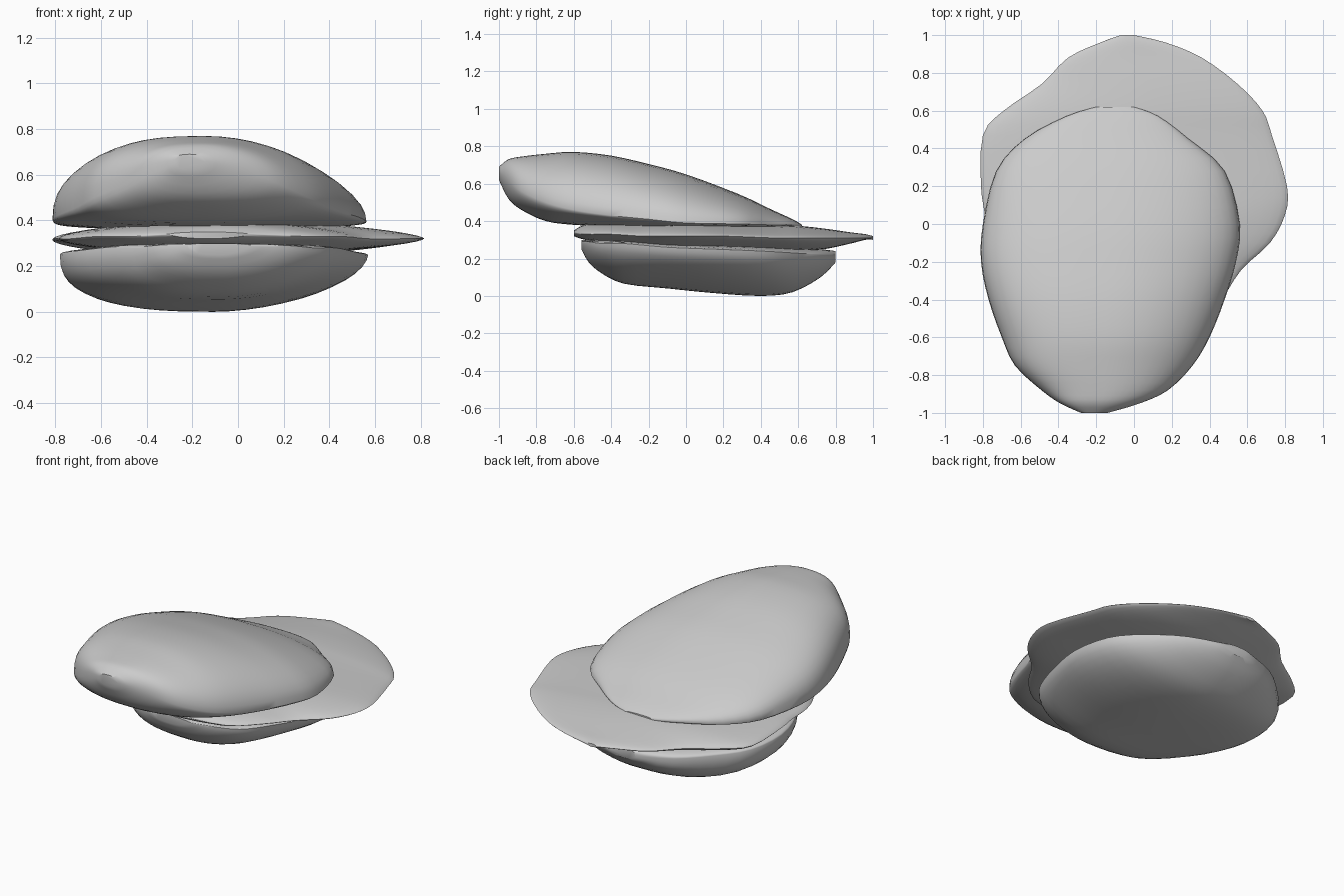
import bpy
import bmesh
from math import cos, sin, pi, radians

cube = bpy.data.objects.get("Cube")
if cube:
    bpy.data.objects.remove(cube)

SEGMENTS = 48
STEPS = 3

# Single plain grey for every part
grey = bpy.data.materials.new("light grey")
grey.use_nodes = True
colour = (0.6, 0.6, 0.6, 1)
grey.diffuse_color = colour
shader = grey.node_tree.nodes["Principled BSDF"]
shader.inputs["Base Color"].default_value = colour
shader.inputs["Roughness"].default_value = 0.7


def rounded(value, power):
    """Superellipse coordinate that keeps the sign of the sine or cosine."""
    size = abs(value) ** (2 / power)
    return size if value >= 0 else -size


def blend(stations):
    """Smooth curve through the stations, with extra ones in between."""
    result = []
    last = len(stations) - 1
    for i in range(last):
        a, b, c, d = (stations[min(max(k, 0), last)] for k in range(i - 1, i + 3))
        for step in range(STEPS):
            t = step / STEPS
            result.append([
                q + t * ((r - p) + t * ((2 * p - 5 * q + 4 * r - s) + t * (3 * q - p - 3 * r + s))) / 2
                for p, q, r, s in zip(a, b, c, d)])
    return result + [stations[-1]]


def ring(bm, station, left_power, right_power):
    """Closed cross-section: each station is y, left, right, bottom, rim, top."""
    y, left, right, bottom, rim, top = station
    middle = (left + right) / 2
    half = (right - left) / 2
    verts = []
    for i in range(SEGMENTS):
        angle = 2 * pi * i / SEGMENTS
        power = right_power if cos(angle) > 0 else left_power
        across = rounded(cos(angle), power)
        rise = rounded(sin(angle), power)
        height = top - rim if rise > 0 else rim - bottom
        verts.append(bm.verts.new((middle + half * across, y, rim + height * rise)))
    return verts


def loft(name, stations, left_power, right_power):
    """Skin the cross-sections from front to back and cap both ends."""
    bm = bmesh.new()
    rings = [ring(bm, s, left_power, right_power) for s in blend(stations)]
    for front, back in zip(rings, rings[1:]):
        for i in range(SEGMENTS):
            j = (i + 1) % SEGMENTS
            bm.faces.new((front[i], front[j], back[j], back[i]))
    bm.faces.new(rings[0])
    bm.faces.new(rings[-1])
    bmesh.ops.recalc_face_normals(bm, faces=bm.faces)
    mesh = bpy.data.meshes.new(name)
    bm.to_mesh(mesh)
    bm.free()
    mesh.materials.append(grey)
    part = bpy.data.objects.new(name, mesh)
    bpy.context.collection.objects.link(part)
    bpy.ops.object.select_all(action="DESELECT")
    part.select_set(True)
    bpy.context.view_layer.objects.active = part
    bpy.ops.object.shade_smooth_by_angle(angle=radians(40))


# Domed upper shell, high at the front and sloping down to the back
loft("upper_shell", [
    (-1, -.28, -.14, .62, .66, .69),
    (-.95, -.39, .03, .52, .62, .73),
    (-.88, -.49, .18, .46, .56, .745),
    (-.75, -.63, .31, .4, .5, .76),
    (-.6, -.7, .4, .38, .46, .77),
    (-.4, -.77, .48, .37, .43, .75),
    (-.2, -.81, .54, .36, .41, .705),
    (0, -.8, .56, .36, .39, .65),
    (.28, -.73, .48, .36, .385, .545),
    (.45, -.58, .29, .36, .38, .465),
    (.57, -.36, .13, .36, .38, .41),
    (.62, -.2, 0, .36, .37, .38),
], 2.6, 2)

# Thin uneven disc between the shells, reaching out at the back
loft("middle_disc", [
    (-.6, -.3, .05, .32, .34, .35),
    (-.54, -.46, .3, .3, .33, .38),
    (-.4, -.62, .46, .28, .33, .395),
    (-.24, -.73, .57, .26, .32, .4),
    (-.1, -.78, .72, .25, .32, .4),
    (.05, -.79, .8, .25, .32, .4),
    (.2, -.81, .81, .25, .32, .39),
    (.47, -.8, .73, .24, .31, .38),
    (.6, -.69, .68, .24, .31, .375),
    (.74, -.49, .55, .25, .31, .36),
    (.88, -.35, .36, .28, .31, .34),
    (.96, -.18, .17, .3, .31, .33),
    (1, -.07, 0, .3, .31, .32),
], 1.8, 1.6)

# Shallow lower bowl with a nearly flat upper side
loft("lower_shell", [
    (-.56, -.22, .06, .25, .29, .3),
    (-.52, -.34, .22, .18, .29, .3),
    (-.45, -.43, .33, .12, .28, .3),
    (-.33, -.55, .43, .065, .28, .3),
    (-.1, -.71, .52, .04, .26, .29),
    (.15, -.78, .57, .015, .25, .28),
    (.4, -.74, .53, 0, .24, .27),
    (.57, -.6, .41, .02, .23, .26),
    (.72, -.42, .22, .1, .22, .25),
    (.8, -.21, 0, .18, .21, .24),
], 2.7, 1.8)
